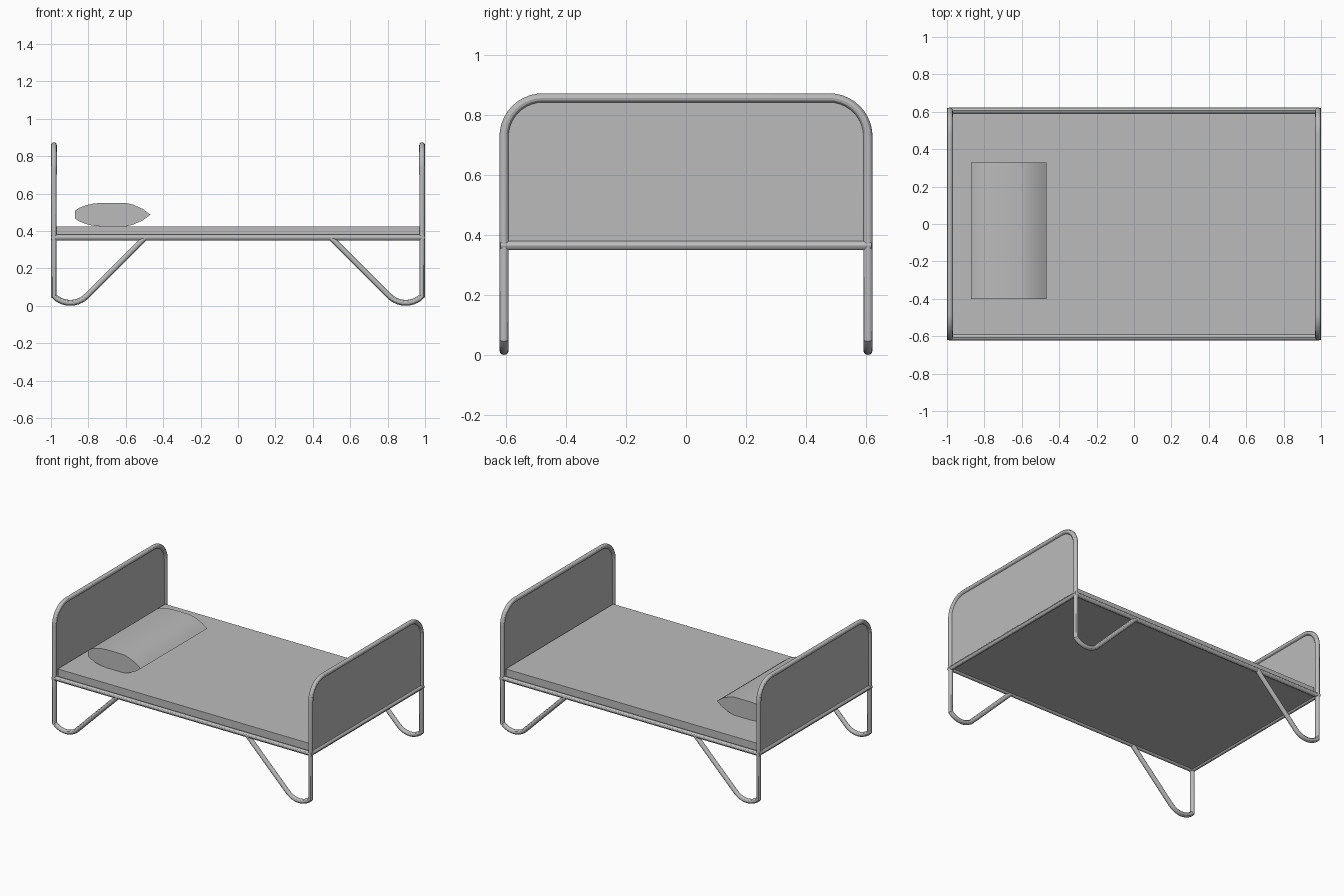
import bpy, bmesh
from math import sin, cos, radians

cube = bpy.data.objects.get("Cube")
if cube:
    bpy.data.objects.remove(cube)

GREY = (0.5, 0.5, 0.5, 1)
mat = bpy.data.materials.new("plain grey")
mat.use_nodes = True
mat.diffuse_color = GREY
mat.node_tree.nodes["Principled BSDF"].inputs["Base Color"].default_value = GREY

PIPE = 0.0155           # tube radius
END_X, SIDE_Y = 0.9845, 0.6075
RAIL_Z, TOP_Z = 0.365, 0.858


def finish(obj):
    obj.data.materials.clear()
    obj.data.materials.append(mat)
    bpy.ops.object.select_all(action='DESELECT')
    obj.select_set(True)
    bpy.context.view_layer.objects.active = obj
    bpy.ops.object.shade_smooth_by_angle(angle=radians(30))


def tube(name, points):
    """Round tube swept along a polyline, converted to a mesh."""
    curve = bpy.data.curves.new(name, 'CURVE')
    curve.dimensions = '3D'
    curve.bevel_depth = PIPE
    curve.bevel_resolution = 4
    curve.use_fill_caps = True
    spline = curve.splines.new('POLY')
    spline.points.add(len(points) - 1)
    for p, co in zip(spline.points, points):
        p.co = (*co, 1)
    obj = bpy.data.objects.new(name, curve)
    bpy.context.collection.objects.link(obj)
    bpy.ops.object.select_all(action='DESELECT')
    obj.select_set(True)
    bpy.context.view_layer.objects.active = obj
    bpy.ops.object.convert(target='MESH')
    finish(bpy.context.object)


def prism(name, profile, offset):
    """Closed solid made by extruding a flat outline along an offset."""
    bm = bmesh.new()
    face = bm.faces.new([bm.verts.new(p) for p in profile])
    result = bmesh.ops.extrude_face_region(bm, geom=[face], use_keep_orig=True)
    verts = [g for g in result["geom"] if isinstance(g, bmesh.types.BMVert)]
    bmesh.ops.translate(bm, verts=verts, vec=offset)
    bmesh.ops.recalc_face_normals(bm, faces=bm.faces)
    mesh = bpy.data.meshes.new(name)
    bm.to_mesh(mesh)
    bm.free()
    obj = bpy.data.objects.new(name, mesh)
    bpy.context.collection.objects.link(obj)
    finish(obj)


def arc(cx, cz, r, start, end, steps=10):
    angles = [radians(start + (end - start) * i / steps) for i in range(steps + 1)]
    return [(cx + r * cos(a), cz + r * sin(a)) for a in angles]


# Rounded arch outline in (y, z), and half of the foot and brace in (x, z)
CORNER, FOOT = 0.13, 0.124
arch_half = arc(SIDE_Y - CORNER, TOP_Z - CORNER, CORNER, 0, 90)
arch = arch_half + [(-y, z) for y, z in reversed(arch_half)]
foot = arc(END_X - FOOT * sin(radians(45)), PIPE + FOOT, FOOT, 225, 315)
rise = RAIL_Z - foot[0][1]
foot.insert(0, (foot[0][0] - rise, RAIL_Z))

# End frames: brace, foot, leg and arch as one bent tube, with a thin panel
for side, label in ((-1, "head"), (1, "foot")):
    leg = [(side * x, SIDE_Y, z) for x, z in foot]
    path = leg + [(side * END_X, y, z) for y, z in arch]
    path += [(x, -y, z) for x, y, z in reversed(leg)]
    tube(label + "_frame", path)
    tube(label + "_rail", [(side * END_X, -0.62, RAIL_Z), (side * END_X, 0.62, RAIL_Z)])
    outline = [(SIDE_Y, RAIL_Z)] + arch + [(-SIDE_Y, RAIL_Z)]
    prism(label + "_panel", [(side * END_X - 0.003, y, z) for y, z in outline], (0.006, 0, 0))

# Side rails
for side, label in ((-1, "front"), (1, "back")):
    tube(label + "_side_rail", [(-END_X, side * SIDE_Y, RAIL_Z), (END_X, side * SIDE_Y, RAIL_Z)])

# Mattress
MX, MY = 0.972, 0.59
prism("mattress", [(-MX, -MY, 0.358), (MX, -MY, 0.358), (MX, MY, 0.358), (-MX, MY, 0.358)],
      (0, 0, 0.066))

# Pillow: lens-like section with a blunt end towards the headboard
upper = [(-0.872, 0.02), (-0.85, 0.036), (-0.81, 0.051), (-0.775, 0.059), (-0.73, 0.063),
         (-0.6, 0.063), (-0.56, 0.053), (-0.51, 0.031), (-0.468, 0)]
lower = [(x, -h) for x, h in reversed(upper[:-1])]
prism("pillow", [(x, -0.4, 0.487 + h) for x, h in upper + lower], (0, 0.73, 0))
